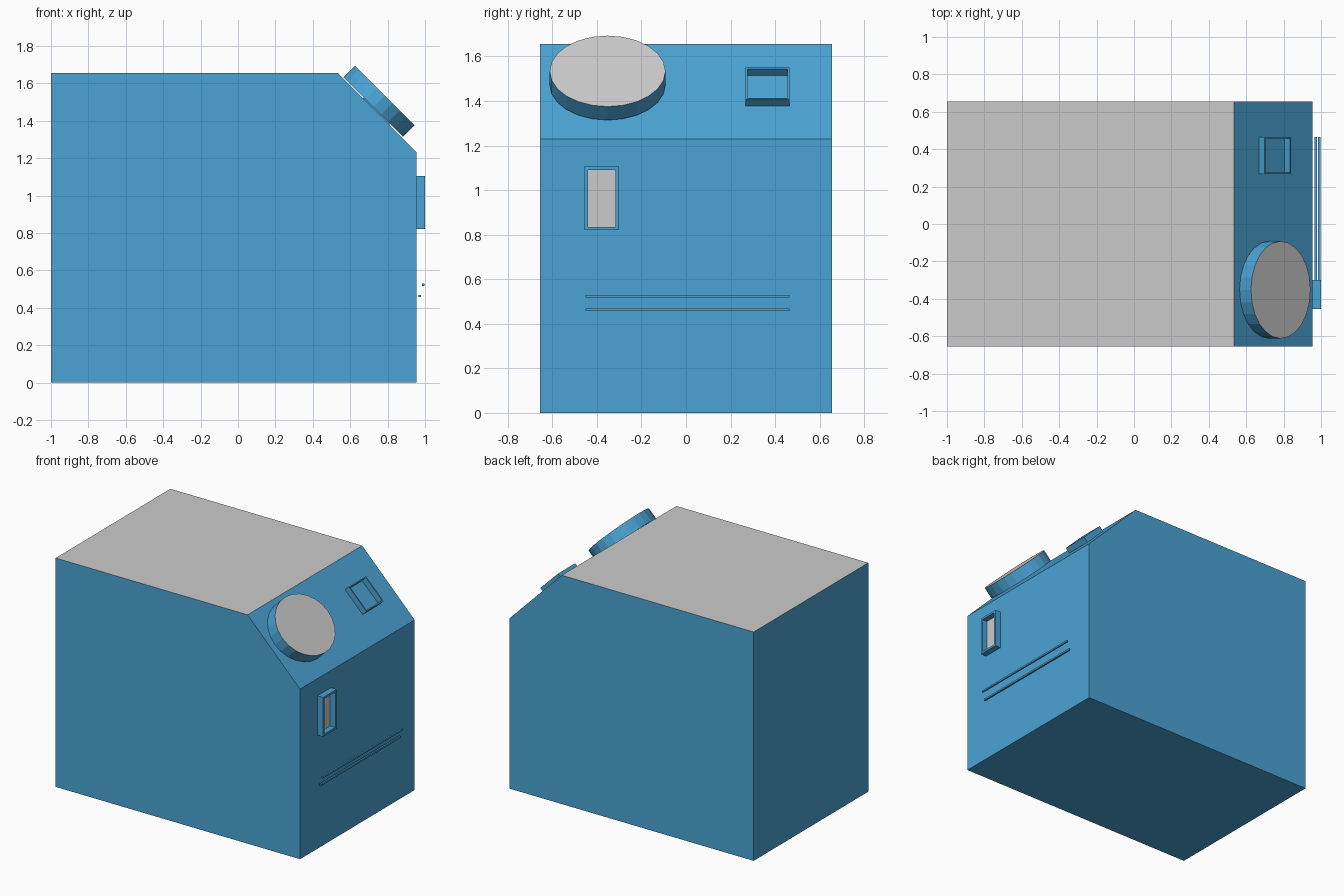
import bpy, bmesh, math
from mathutils import Matrix, Vector

if "Cube" in bpy.data.objects:
    bpy.data.objects.remove(bpy.data.objects["Cube"])

blue = bpy.data.materials.new("blue_paint")
blue.diffuse_color = (0.07, 0.37, 0.66, 1)
blue.use_nodes = True
blue.node_tree.nodes["Principled BSDF"].inputs["Base Color"].default_value = blue.diffuse_color
grey = bpy.data.materials.new("bare_grey")
grey.diffuse_color = (0.7, 0.7, 0.7, 1)
grey.use_nodes = True
grey.node_tree.nodes["Principled BSDF"].inputs["Base Color"].default_value = grey.diffuse_color


def finish(name, bm, matrix=Matrix(), grey_if=None):
    """Turn a bmesh into an object; faces passing grey_if get the grey slot."""
    bmesh.ops.recalc_face_normals(bm, faces=bm.faces)
    for f in bm.faces:
        if grey_if and grey_if(f):
            f.material_index = 1
    me = bpy.data.meshes.new(name)
    bm.to_mesh(me)
    bm.free()
    me.materials.append(blue)
    me.materials.append(grey)
    ob = bpy.data.objects.new(name, me)
    ob.matrix_world = matrix
    bpy.context.collection.objects.link(ob)
    return ob


def facing(origin, up, normal):
    """Matrix with local x along world y, local y along up, local z outward."""
    m = Matrix((Vector((0, 1, 0)), Vector(up).normalized(),
                Vector(normal).normalized())).transposed().to_4x4()
    return Matrix.Translation(origin) @ m


def frame(name, matrix, w, h, depth, t):
    """Raised rectangular rim with an open centre."""
    bm = bmesh.new()
    loops = []
    for inset, z in ((0, 0), (0, depth), (t, depth), (t, 0)):
        a, b = w / 2 - inset, h / 2 - inset
        loops.append([bm.verts.new((x, y, z))
                      for x, y in ((-a, -b), (a, -b), (a, b), (-a, b))])
    for k in range(4):
        p, q = loops[k], loops[(k + 1) % 4]
        for i in range(4):
            j = (i + 1) % 4
            bm.faces.new((p[i], p[j], q[j], q[i]))
    return finish(name, bm, matrix)


def box(name, centre, size):
    bm = bmesh.new()
    bmesh.ops.create_cube(bm, size=1, matrix=Matrix.Translation(centre) @ Matrix.Diagonal((*size, 1)))
    return finish(name, bm)


# cabinet body: side profile extruded across y
FRONT = 0.955
profile = [(-1, 0), (FRONT, 0), (FRONT, 1.23), (0.535, 1.655), (-1, 1.655)]
bm = bmesh.new()
side = bm.faces.new([bm.verts.new((x, -0.655, z)) for x, z in profile])
ext = bmesh.ops.extrude_face_region(bm, geom=[side], use_keep_orig=True)
bmesh.ops.translate(bm, vec=(0, 1.31, 0),
                    verts=[v for v in ext["geom"] if isinstance(v, bmesh.types.BMVert)])
finish("cabinet_body", bm, grey_if=lambda f: f.normal.z > 0.9)

# oval dial on the sloped panel
bm = bmesh.new()
bmesh.ops.create_cone(bm, cap_ends=True, segments=24, radius1=1, radius2=1, depth=0.086,
                      matrix=Matrix.Identity(4))
bmesh.ops.scale(bm, vec=(0.26, 0.225, 1), verts=bm.verts)
finish("dial", bm, facing((0.754, -0.352, 1.504), (-1, 0, 1), (1, 0, 1)),
       grey_if=lambda f: f.normal.z > 0.9)

# small raised frame on the sloped panel
frame("panel_frame", facing((0.739, 0.366, 1.449), (-1, 0, 1), (1, 0, 1)),
      0.196, 0.2, 0.043, 0.008)

# slot surround on the front, with a grey plate at its back
slot = (FRONT, -0.378, 0.963)
frame("slot_surround", facing(slot, (0, 0, 1), (1, 0, 0)), 0.155, 0.285, 0.045, 0.015)
bm = bmesh.new()
bmesh.ops.create_grid(bm, x_segments=1, y_segments=1, size=0.5,
                      matrix=Matrix.Translation((0, 0, 0.004)) @ Matrix.Diagonal((0.125, 0.255, 1, 1)))
finish("slot_plate", bm, facing(slot, (0, 0, 1), (1, 0, 0)), grey_if=lambda f: True)

# two thin horizontal rails standing off the front
for name, x, z in (("upper_rail", 0.99, 0.523), ("lower_rail", 0.972, 0.463)):
    box(name, (x, 0.007, z), (0.012, 0.915, 0.012))
